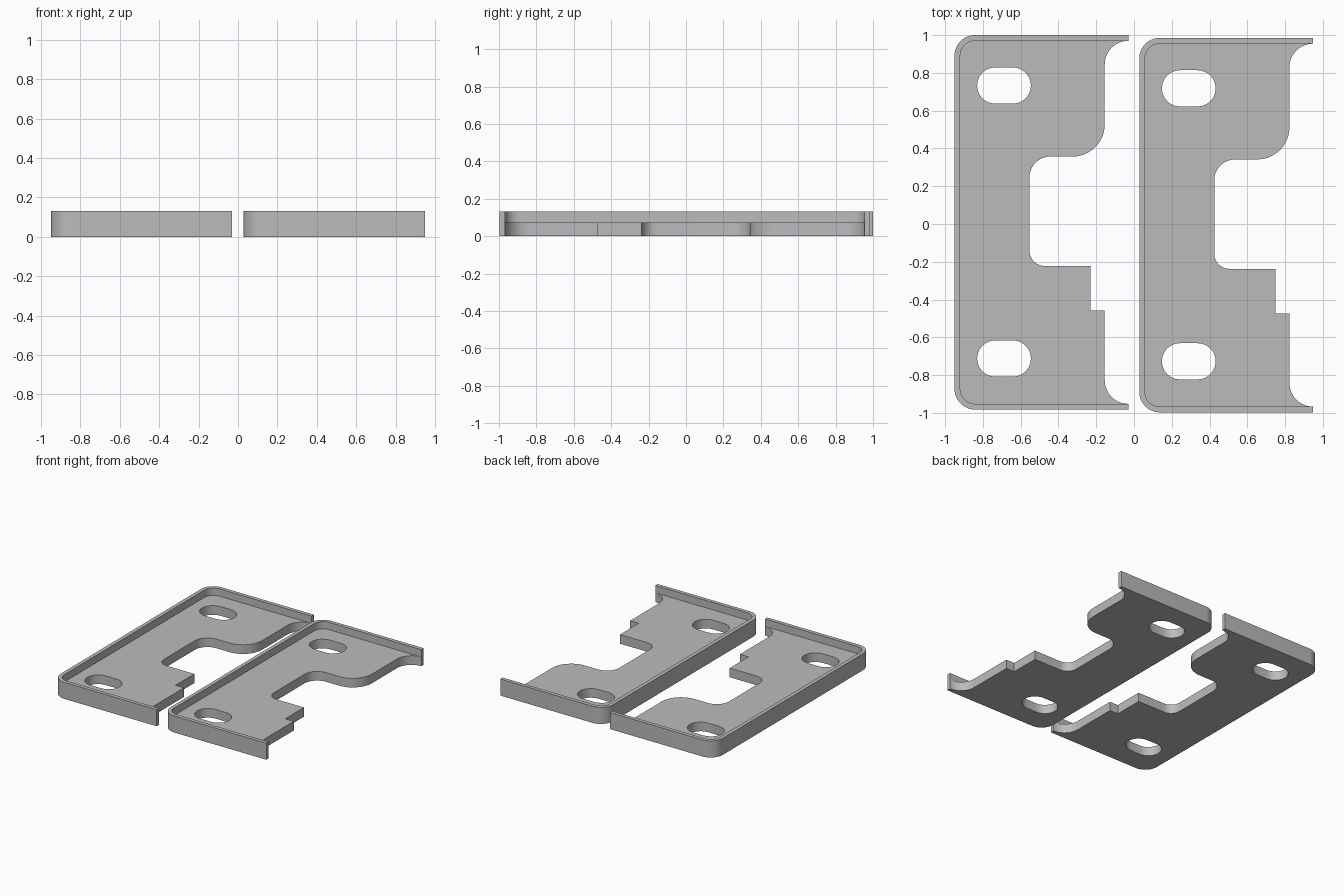
import bpy, bmesh
from math import cos, sin, radians

if "Cube" in bpy.data.objects:
    bpy.data.objects.remove(bpy.data.objects["Cube"])

FLOOR, TOP = 0.073, 0.132

metal = bpy.data.materials.new("plain grey")
metal.diffuse_color = (0.5, 0.5, 0.5, 1)
metal.use_nodes = True
metal.node_tree.nodes["Principled BSDF"].inputs["Base Color"].default_value = metal.diffuse_color


def arc(cx, cy, r, a0, a1, n=12):
    steps = [radians(a0 + (a1 - a0) * i / n) for i in range(n + 1)]
    return [(cx + r * cos(a), cy + r * sin(a)) for a in steps]


def slot(cx, cy, length=0.285, width=0.192):
    r, h = width / 2, (length - width) / 2
    return arc(cx + h, cy, r, -90, 90) + arc(cx - h, cy, r, 90, 270)


# Outer and inner edges of the raised rim, from the top right end to the bottom right end
L, R, T, B, W = -0.95, -0.03, 1.0, -0.982, 0.03
RO, RI = 0.108, 0.078
cx, ct, cb = L + RO, T - RO, B + RO
outer = [(R, T)] + arc(cx, ct, RO, 90, 180) + arc(cx, cb, RO, 180, 270) + [(R, B)]
inner = [(R, T - W)] + arc(cx, ct, RI, 90, 180) + arc(cx, cb, RI, 180, 270) + [(R, B + W)]

# Cut-out edge of the floor, from bottom to top
E, F = -0.155, R + 0.155
F = R - E
cutout = (arc(R, B + W + F, F, 270, 180)[1:]
          + [(E, -0.458), (-0.23, -0.458), (-0.23, -0.222)]
          + arc(-0.473, -0.142, 0.08, 270, 180)
          + arc(-0.443, 0.247, 0.11, 180, 90)
          + arc(E - 0.17, 0.357 + 0.17, 0.17, -90, 0)
          + arc(R, T - W - F, F, 180, 90)[:-1])


def loop_edges(bm, pts):
    vs = [bm.verts.new((x, y, 0)) for x, y in pts]
    return [bm.edges.new((vs[i - 1], vs[i])) for i in range(len(vs))]


def raise_faces(bm, faces, dz):
    geom = bmesh.ops.extrude_face_region(bm, geom=faces)["geom"]
    verts = [g for g in geom if isinstance(g, bmesh.types.BMVert)]
    bmesh.ops.translate(bm, vec=(0, 0, dz), verts=verts)
    return [g for g in geom if isinstance(g, bmesh.types.BMFace)]


def bracket(name, dx, dy):
    bm = bmesh.new()
    # Floor with two slots
    edges = loop_edges(bm, inner + cutout)
    for y in (0.733, -0.712):
        edges += loop_edges(bm, slot(-0.688, y))
    bmesh.ops.triangle_fill(bm, edges=edges, use_beauty=True, normal=(0, 0, 1))
    # Rim strip, one many-sided face
    bm.faces.new([bm.verts.new((x, y, 0)) for x, y in outer[::-1] + inner])
    bmesh.ops.remove_doubles(bm, verts=bm.verts[:], dist=1e-5)
    bmesh.ops.recalc_face_normals(bm, faces=bm.faces[:])
    # Thicken everything, then raise the rim further
    upper = raise_faces(bm, bm.faces[:], FLOOR)
    rim = [f for f in upper if len(f.verts) > 4]
    old = rim[:]
    raise_faces(bm, rim, TOP - FLOOR)
    for f in old:
        if f.is_valid and max(v.co.z for v in f.verts) < TOP - 0.01:
            bm.faces.remove(f)
    bmesh.ops.recalc_face_normals(bm, faces=bm.faces[:])
    bmesh.ops.translate(bm, vec=(dx, dy, 0), verts=bm.verts[:])
    mesh = bpy.data.meshes.new(name)
    bm.to_mesh(mesh)
    bm.free()
    mesh.materials.append(metal)
    obj = bpy.data.objects.new(name, mesh)
    bpy.context.collection.objects.link(obj)
    bpy.ops.object.select_all(action='DESELECT')
    obj.select_set(True)
    bpy.context.view_layer.objects.active = obj
    bpy.ops.object.shade_smooth_by_angle(angle=radians(30))


bracket("left_bracket", 0, 0)
bracket("right_bracket", 0.978, -0.015)
